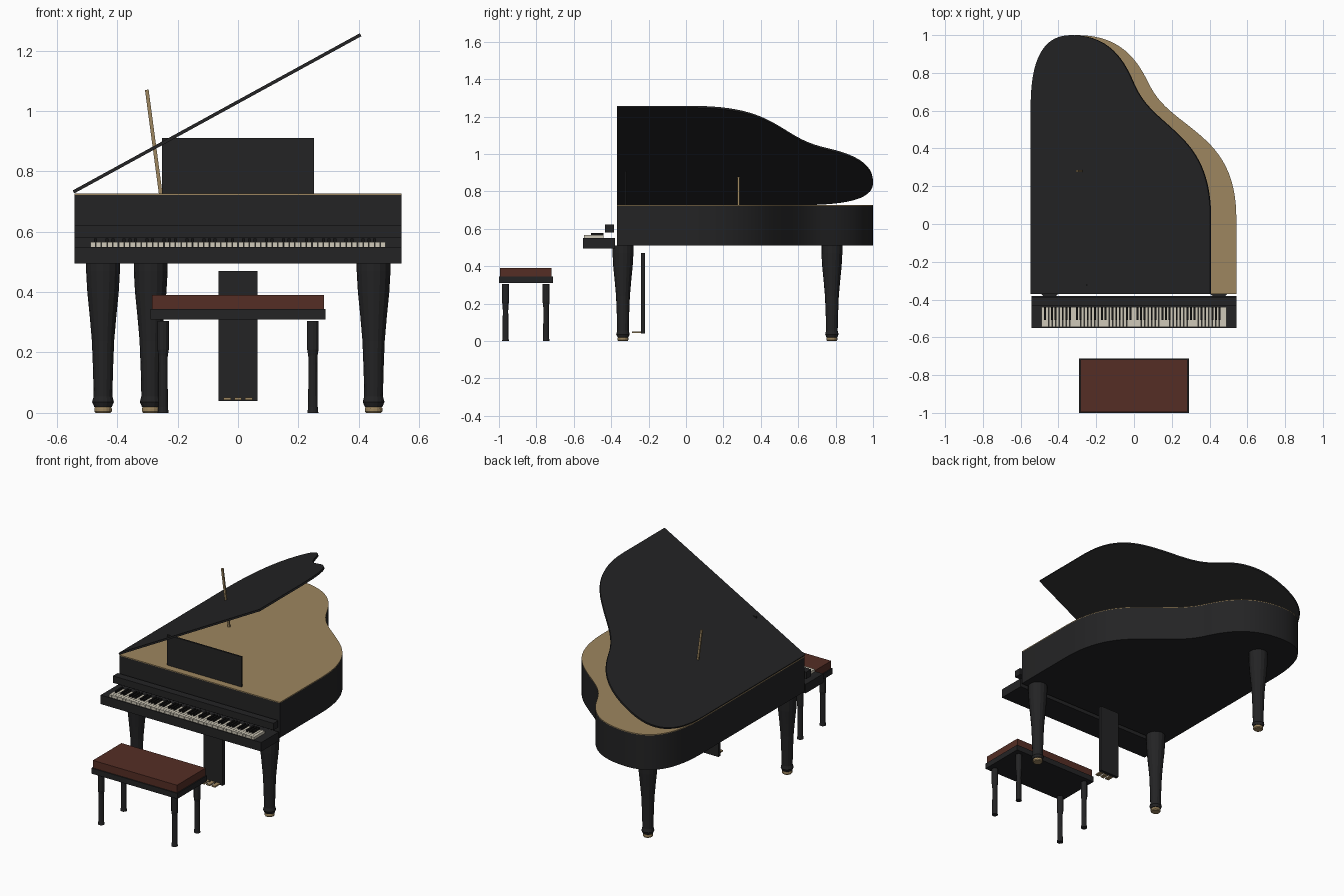
import bpy
import bmesh
from math import radians
from mathutils import Matrix, Vector
from mathutils.geometry import interpolate_bezier

if "Cube" in bpy.data.objects:
    bpy.data.objects.remove(bpy.data.objects["Cube"])


def material(name, rgb):
    mat = bpy.data.materials.new(name)
    mat.use_nodes = True
    mat.diffuse_color = (*rgb, 1)
    mat.node_tree.nodes["Principled BSDF"].inputs["Base Color"].default_value = (*rgb, 1)
    return mat


BLACK = material("black lacquer", (0.017, 0.017, 0.018))
KEY_BLACK = material("ebony", (0.008, 0.008, 0.008))
IVORY = material("ivory", (0.62, 0.58, 0.48))
GOLD = material("gold", (0.34, 0.24, 0.115))
LEATHER = material("brown leather", (0.09, 0.027, 0.018))


def finish(name, bm, mat, smooth=False):
    bmesh.ops.recalc_face_normals(bm, faces=bm.faces)
    mesh = bpy.data.meshes.new(name)
    bm.to_mesh(mesh)
    bm.free()
    mesh.materials.append(mat)
    obj = bpy.data.objects.new(name, mesh)
    bpy.context.collection.objects.link(obj)
    if smooth:
        bpy.ops.object.select_all(action="DESELECT")
        obj.select_set(True)
        bpy.context.view_layer.objects.active = obj
        bpy.ops.object.shade_smooth_by_angle(angle=radians(30))
    return obj


def add_box(bm, x, y, z):
    """Box given as (min, max) ranges."""
    centre = Vector([sum(r) / 2 for r in (x, y, z)])
    size = [r[1] - r[0] for r in (x, y, z)]
    bmesh.ops.create_cube(bm, size=1, matrix=Matrix.Translation(centre) @ Matrix.Diagonal((*size, 1)))


def boxes(name, mat, *ranges):
    bm = bmesh.new()
    for r in ranges:
        add_box(bm, *r)
    return finish(name, bm, mat)


def slab(name, outline, z0, z1, mat):
    bm = bmesh.new()
    face = bm.faces.new([bm.verts.new((p.x, p.y, z0)) for p in outline])
    top = bmesh.ops.extrude_face_region(bm, geom=[face])
    verts = [g for g in top["geom"] if isinstance(g, bmesh.types.BMVert)]
    bmesh.ops.translate(bm, verts=verts, vec=(0, 0, z1 - z0))
    return finish(name, bm, mat, smooth=True)


def turned(name, profile, place, mat, sides=16):
    """Stack of rings from (radius, height) pairs, capped at both ends."""
    bm = bmesh.new()
    rings = []
    for radius, z in profile:
        ring = bmesh.ops.create_circle(bm, segments=sides, radius=radius,
                                       matrix=Matrix.Translation((*place, z)))
        rings.append(ring["verts"])
    for low, high in zip(rings, rings[1:]):
        for i in range(sides):
            j = (i + 1) % sides
            bm.faces.new((low[i], low[j], high[j], high[i]))
    bm.faces.new(rings[0])
    bm.faces.new(rings[-1])
    return finish(name, bm, mat)


# Curved case outline: bass side straight, treble side an S curve
W, FRONT = 0.542, -0.37
segments = [
    ((W, 0.03), (W, 0.33), (0.40, 0.43), (0.29, 0.52)),
    ((0.29, 0.52), (0.20, 0.59), (0.13, 0.64), (0.08, 0.74)),
    ((0.08, 0.74), (0.03, 0.84), (-0.05, 1.0), (-0.30, 1.0)),
    ((-0.30, 1.0), (-0.48, 1.0), (-W, 0.85), (-W, 0.62)),
]
outline = [Vector((-W, FRONT)), Vector((W, FRONT))]
for i, seg in enumerate(segments):
    points = interpolate_bezier(*[Vector(p) for p in seg], 16)
    outline += points if i == 0 else points[1:]

# Case, soundboard and raised lid
slab("case", outline, 0.51, 0.721, BLACK)
slab("soundboard", outline, 0.721, 0.726, GOLD)
lid = slab("lid", [p + Vector((W, 0)) for p in outline], 0, 0.011, BLACK)
lid.location = (-W, 0, 0.727)
lid.rotation_euler = (0, radians(-28.7), 0)

# Prop stick leaning through the lid
foot, tip = Vector((-0.256, 0.28, 0.726)), Vector((-0.302, 0.28, 1.07))
bm = bmesh.new()
length = (tip - foot).length
add_box(bm, (-0.005, 0.005), (-0.006, 0.006), (0, length))
prop = finish("prop_stick", bm, GOLD)
prop.location = foot
prop.rotation_euler = (tip - foot).to_track_quat("Z", "Y").to_euler()

# Music desk, key bed and fallboard
boxes("music_desk", BLACK, ((-0.252, 0.252), (-0.327, -0.317), (0.726, 0.91)))
boxes("key_bed", BLACK, ((-W, W), (-0.55, -0.38), (0.495, 0.55)))
boxes("fallboard", BLACK, ((-W, W), (-0.432, -0.386), (0.58, 0.622)))

# Keyboard
COUNT, KEYS_X = 52, 0.49
pitch = 2 * KEYS_X / COUNT
whites, blacks = [], []
for i in range(COUNT):
    x = -KEYS_X + i * pitch
    whites.append(((x + 0.001, x + pitch - 0.001), (-0.545, -0.44), (0.55, 0.566)))
    if i % 7 in (0, 2, 3, 5, 6) and i < COUNT - 1:
        edge = x + pitch
        blacks.append(((edge - 0.005, edge + 0.005), (-0.508, -0.44), (0.55, 0.578)))
boxes("white_keys", IVORY, *whites)
boxes("black_keys", KEY_BLACK, *blacks)

# Piano legs with brass feet
leg = [(0.029, 0.02), (0.036, 0.036), (0.031, 0.055), (0.033, 0.14), (0.037, 0.24),
       (0.044, 0.32), (0.052, 0.40), (0.056, 0.47), (0.056, 0.51)]
foot_profile = [(0.025, 0), (0.029, 0.005), (0.029, 0.015), (0.026, 0.02)]
for name, place in (("front_right", (-0.447, -0.337)), ("front_left", (0.449, -0.337)),
                    ("back", (-0.289, 0.78))):
    turned(name + "_leg", leg, place, BLACK)
    turned(name + "_foot", foot_profile, place, GOLD)

# Pedal board and pedals
boxes("pedal_board", BLACK, ((-0.065, 0.065), (-0.24, -0.22), (0.04, 0.47)))
boxes("pedals", GOLD, *[((x - 0.012, x + 0.012), (-0.29, -0.24), (0.043, 0.051))
                        for x in (-0.036, 0, 0.036)])

# Bench
boxes("bench_frame", BLACK, ((-0.29, 0.29), (-1.0, -0.712), (0.31, 0.344)))
boxes("bench_cushion", LEATHER, ((-0.284, 0.284), (-0.994, -0.718), (0.344, 0.39)))
bench_leg = [(0.018, 0), (0.016, 0.02), (0.0145, 0.16), (0.0155, 0.19), (0.019, 0.21),
             (0.019, 0.305)]
for side, x in (("right", -0.248), ("left", 0.248)):
    for end, y in (("front", -0.965), ("back", -0.748)):
        turned(f"bench_{end}_{side}_leg", bench_leg, (x, y), BLACK, sides=12)
